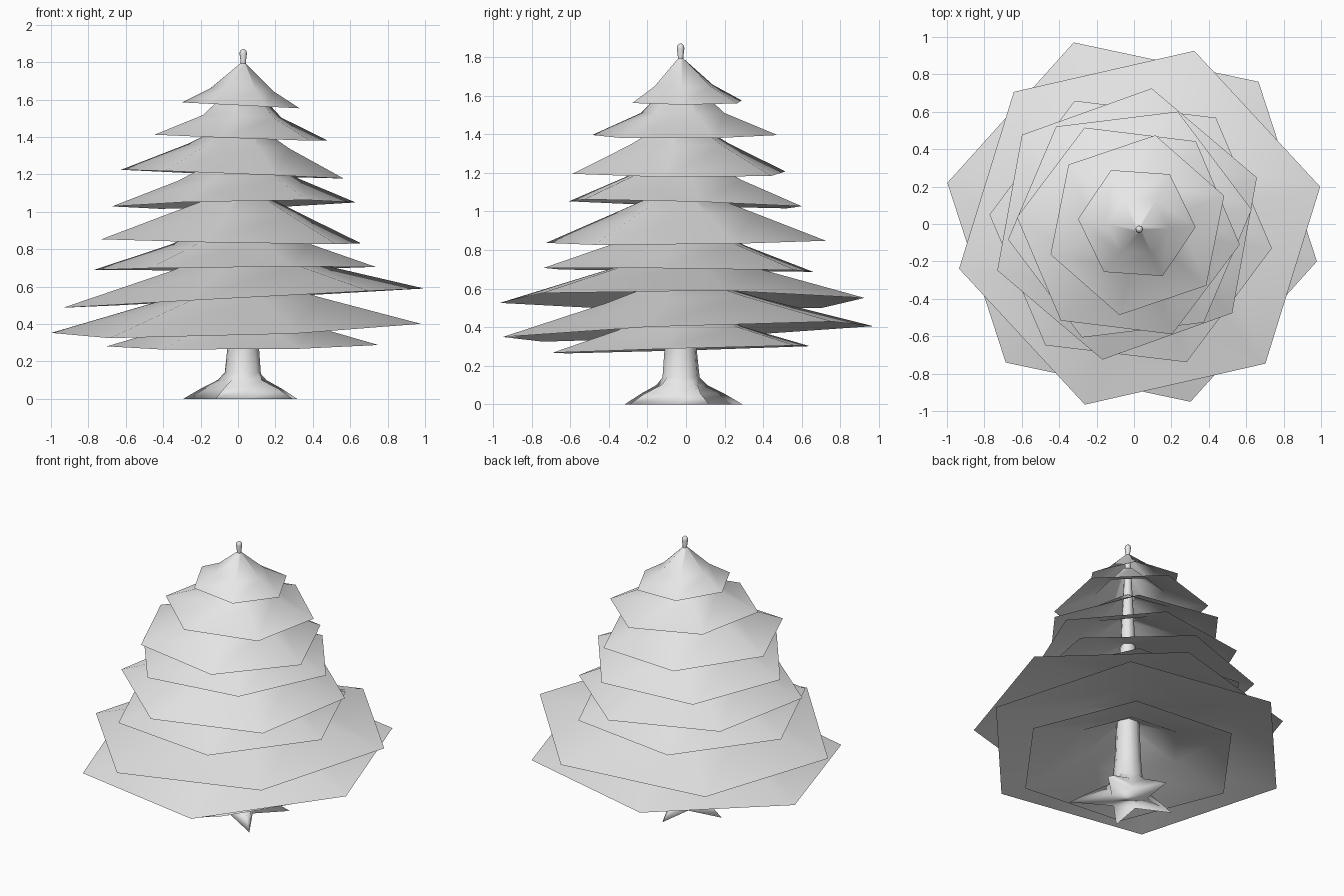
import bpy
import bmesh
from math import cos, sin, radians
from mathutils import Vector

cube = bpy.data.objects.get("Cube")
if cube:
    bpy.data.objects.remove(cube, do_unlink=True)

grey = bpy.data.materials.new("plain grey")
grey.use_nodes = True
grey.diffuse_color = (0.8, 0.8, 0.8, 1)
grey.node_tree.nodes["Principled BSDF"].inputs["Base Color"].default_value = (0.8, 0.8, 0.8, 1)

AXIS = Vector((0.028, -0.028))  # where the trunk stands


def loft(name, rings, cap_start=False, cap_end=False):
    """Skin a list of equal-length point rings, listed from bottom to top."""
    bm = bmesh.new()
    loops = [[bm.verts.new(p) for p in ring] for ring in rings]
    n = len(loops[0])
    for low, high in zip(loops, loops[1:]):
        for i in range(n):
            j = (i + 1) % n
            bm.faces.new((low[i], low[j], high[j], high[i]))
    if cap_start:
        bm.faces.new(loops[0][::-1])
    if cap_end:
        bm.faces.new(loops[-1])
    for face in bm.faces:
        face.smooth = True
    mesh = bpy.data.meshes.new(name)
    bm.to_mesh(mesh)
    bm.free()
    mesh.materials.append(grey)
    obj = bpy.data.objects.new(name, mesh)
    bpy.context.collection.objects.link(obj)
    return obj


def branch_tier(name, centre, z, radius, turn, tilt, mid, rise, top, top_radius):
    """Open six-sided skirt: wide tilted rim, shallow slope, steep collar at the trunk."""
    rings = []
    for r, lift, pull in ((radius, 0, 0), (radius * mid, rise, 0.5), (top_radius, top, 1)):
        c = Vector(centre).lerp(AXIS, pull)
        ring = []
        for k in range(6):
            a = radians(turn + 60 * k)
            x, y = c.x + r * cos(a), c.y + r * sin(a)
            ring.append((x, y, z + lift + tilt[0] * x + tilt[1] * y))
        rings.append(ring)
    return loft(name, rings)


# Branch tiers, bottom to top: centre, rim height, radius, turn, tilt, mid ratio, mid rise
tiers = [
    ((0.025, -0.025), 0.285, 0.73, -6, (0.008, 0.029), 0.48, 0.11),
    ((-0.01, 0.01), 0.377, 1.01, -12, (0.033, 0.040), 0.42, 0.16),
    ((0.03, -0.02), 0.537, 0.99, 12.8, (0.054, -0.003), 0.42, 0.16),
    ((-0.018, -0.04), 0.697, 0.76, -6.8, (0.01, -0.01), 0.49, 0.13),
    ((-0.037, 0), 0.842, 0.737, 19.7, (-0.019, 0.011), 0.5, 0.15),
    ((-0.022, -0.003), 1.04, 0.656, 7, (0.02, -0.03), 0.5, 0.13),
    ((-0.03, -0.037), 1.2, 0.6, -7, (-0.04, -0.006), 0.46, 0.15),
    ((0.018, -0.006), 1.397, 0.49, 18.7, (-0.037, 0.007), 0.45, 0.115),
]
for number, (centre, z, radius, turn, tilt, mid, rise) in enumerate(tiers, 1):
    branch_tier(f"branch_tier_{number}", centre, z, radius, turn, tilt, mid, rise, 0.28, 0.05)
branch_tier("top_tier", (0.015, 0.005), 1.57, 0.315, -4, (-0.05, 0), 0.53, 0.085, 0.225, 0.015)

# Trunk with five spreading roots: height, root radius, valley radius
trunk_profile = [
    (0, 0.325, 0.12), (0.055, 0.23, 0.11), (0.1, 0.14, 0.1), (0.14, 0.1, 0.095),
    (0.28, 0.085, 0.085), (1.0, 0.055, 0.055), (1.6, 0.025, 0.025), (1.8, 0.014, 0.014),
    (1.845, 0.02, 0.02), (1.86, 0.018, 0.018), (1.87, 0.006, 0.006),
]
rings = []
for z, root, valley in trunk_profile:
    ring = []
    for k in range(10):
        a = radians(-45 + 36 * k)
        r = valley if k % 2 else root
        if k == 0 and z < 0.1:
            r *= 1.15  # the longest root
        ring.append((AXIS.x + r * cos(a), AXIS.y + r * sin(a), z))
    rings.append(ring)
loft("trunk", rings, cap_start=True, cap_end=True)
